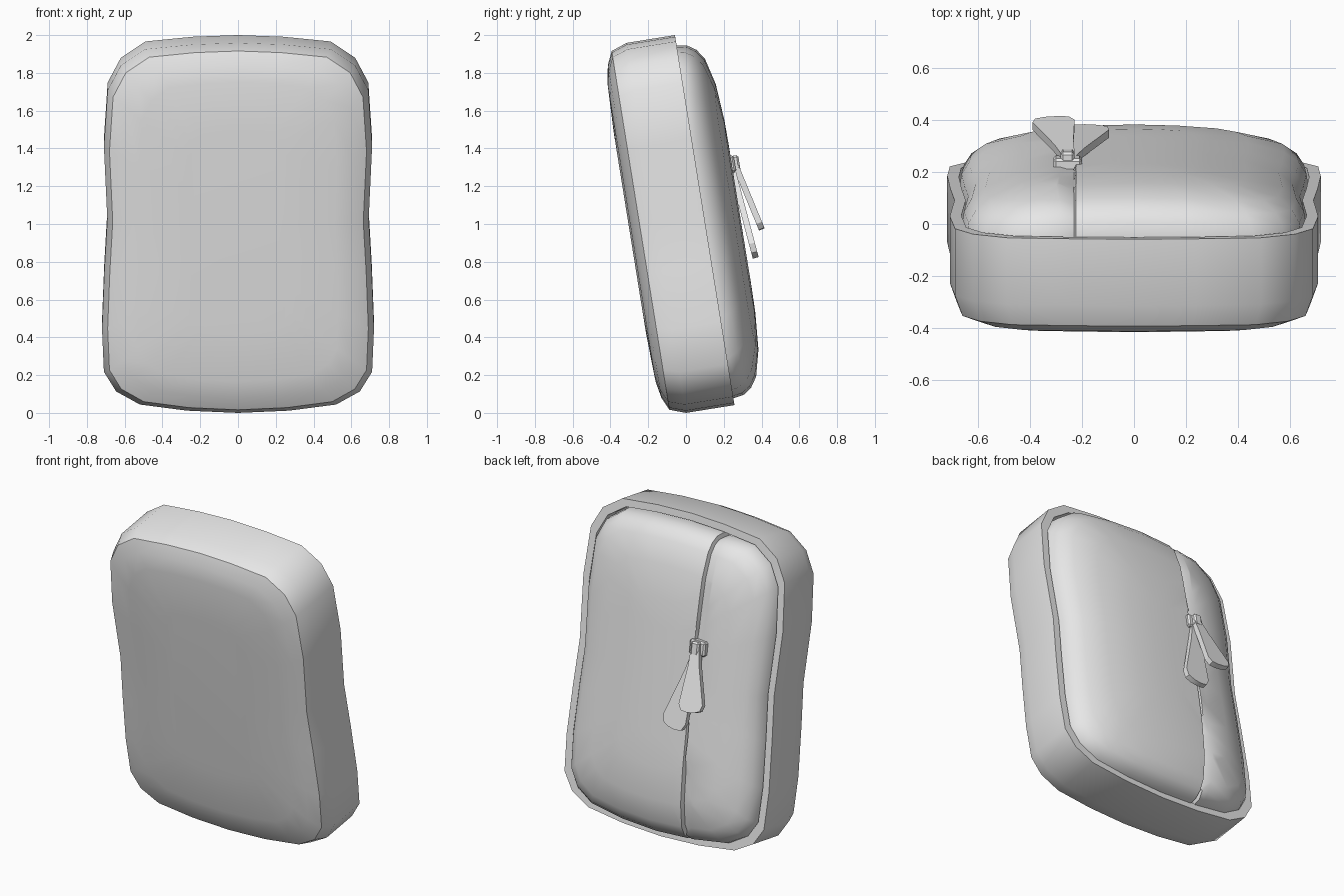
import bpy, bmesh, math
from mathutils import Vector, Matrix

if "Cube" in bpy.data.objects:
    bpy.data.objects.remove(bpy.data.objects["Cube"])

LEAN = math.radians(9.14)
MID = 0.992            # middle of the case height
HALF_W, HALF_H = 0.72, 0.992

grey = bpy.data.materials.new("light_grey")
grey.use_nodes = True
grey.diffuse_color = (0.8, 0.8, 0.8, 1)
grey.node_tree.nodes["Principled BSDF"].inputs["Base Color"].default_value = (0.8, 0.8, 0.8, 1)

# Waisted, rounded outline: right half from bottom centre to top centre, then mirrored
half = [(0, 0), (.27, .012), (.52, .045), (.645, .115), (.71, .22), (.72, .45), (.708, .76),
        (.692, 1.04), (.71, 1.43), (.69, 1.73), (.62, 1.863), (.49, 1.95), (.24, 1.975), (0, 1.984)]
outline = half + [(-x, z) for x, z in half[-2:0:-1]]


def finish(name, bm, lean=True, angle=40):
    bmesh.ops.recalc_face_normals(bm, faces=bm.faces)
    mesh = bpy.data.meshes.new(name)
    bm.to_mesh(mesh)
    bm.free()
    mesh.materials.append(grey)
    ob = bpy.data.objects.new(name, mesh)
    bpy.context.collection.objects.link(ob)
    if lean:
        ob.rotation_euler.x = LEAN
    bpy.ops.object.select_all(action='DESELECT')
    ob.select_set(True)
    bpy.context.view_layer.objects.active = ob
    bpy.ops.object.shade_smooth_by_angle(angle=math.radians(angle))


def loft(profile, cap, crown=0, drop=0):
    """Stack of inset outlines; profile holds (inset, depth) pairs, crown curves them sideways."""
    bm = bmesh.new()
    rings = []
    for inset, depth in profile:
        sx, sz = 1 - inset / HALF_W, 1 - inset / HALF_H
        rings.append([bm.verts.new((x * sx, depth - crown * (x * sx) ** 2,
                                    MID - drop + (z - MID) * sz)) for x, z in outline])
    n = len(outline)
    for a, b in zip(rings, rings[1:]):
        for i in range(n):
            j = (i + 1) % n
            bm.faces.new((a[i], a[j], b[j], b[i]))
    if cap:
        bm.faces.new(rings[-1])
    return bm


# Side band with its raised back rim
finish("side_band", loft([(.03, -.084), (0, 0), (0, .26), (.045, .26), (.045, .17)], False))

# Shallow domed front panel with a crisp rim
finish("front_panel", loft([(.03, -.084), (.1, -.116), (.19, -.133), (.45, -.142)], True))

# Deep padded back panel
back = loft([(.045, .2), (.047, .26), (.055, .315), (.085, .36), (.14, .397),
             (.28, .432), (.48, .447), (.64, .449)], True, crown=.1, drop=.01)
bmesh.ops.recalc_face_normals(back, faces=back.faces)

# Slanted zip groove pressed into the back panel
GROOVE = -.234
for x in (-.288, GROOVE, -.224):
    bmesh.ops.bisect_plane(back, geom=back.verts[:] + back.edges[:] + back.faces[:],
                           plane_co=(x, 0, 0), plane_no=(1, 0, 0))
back.normal_update()
pressed = [(v, v.normal.copy()) for v in back.verts if abs(v.co.x - GROOVE) < .001]
for v, normal in pressed:
    v.co -= normal * .025
finish("back_panel", back)


# Zip slider: base plate and loop
def block(name, centre, size, bevel):
    bm = bmesh.new()
    bmesh.ops.create_cube(bm, size=1, matrix=Matrix.Translation(centre) @ Matrix.Diagonal((*size, 1)))
    bmesh.ops.bevel(bm, geom=bm.edges[:], offset=bevel, segments=1, affect='EDGES')
    finish(name, bm, angle=20)


block("slider_base", (-.256, .44, 1.262), (.11, .05, .09), .01)
block("slider_loop", (-.256, .467, 1.262), (.055, .045, .085), .01)


# Flared flat pull tabs hanging from the slider
def pull(name, start, end):
    start, end = Vector(start), Vector(end)
    along = (end - start).normalized()
    across = (Vector((1, 0, 0)) - along * along.x).normalized()
    out = across.cross(along)
    length = (end - start).length
    side = [(.028, 0), (.038, .25), (.082, .87), (.066, .97), (.025, 1)]
    shape = side + [(-w, t) for w, t in reversed(side)]
    bm = bmesh.new()
    face = bm.faces.new([bm.verts.new(start + across * w + along * t * length - out * .016)
                         for w, t in shape])
    top = bmesh.ops.extrude_face_region(bm, geom=[face])["geom"]
    bmesh.ops.translate(bm, vec=out * .032,
                        verts=[v for v in top if isinstance(v, bmesh.types.BMVert)])
    finish(name, bm, lean=False, angle=20)


pull("upper_pull_tab", (-.256, .262, 1.31), (-.318, .4, .975))
pull("lower_pull_tab", (-.25, .25, 1.27), (-.165, .368, .825))
